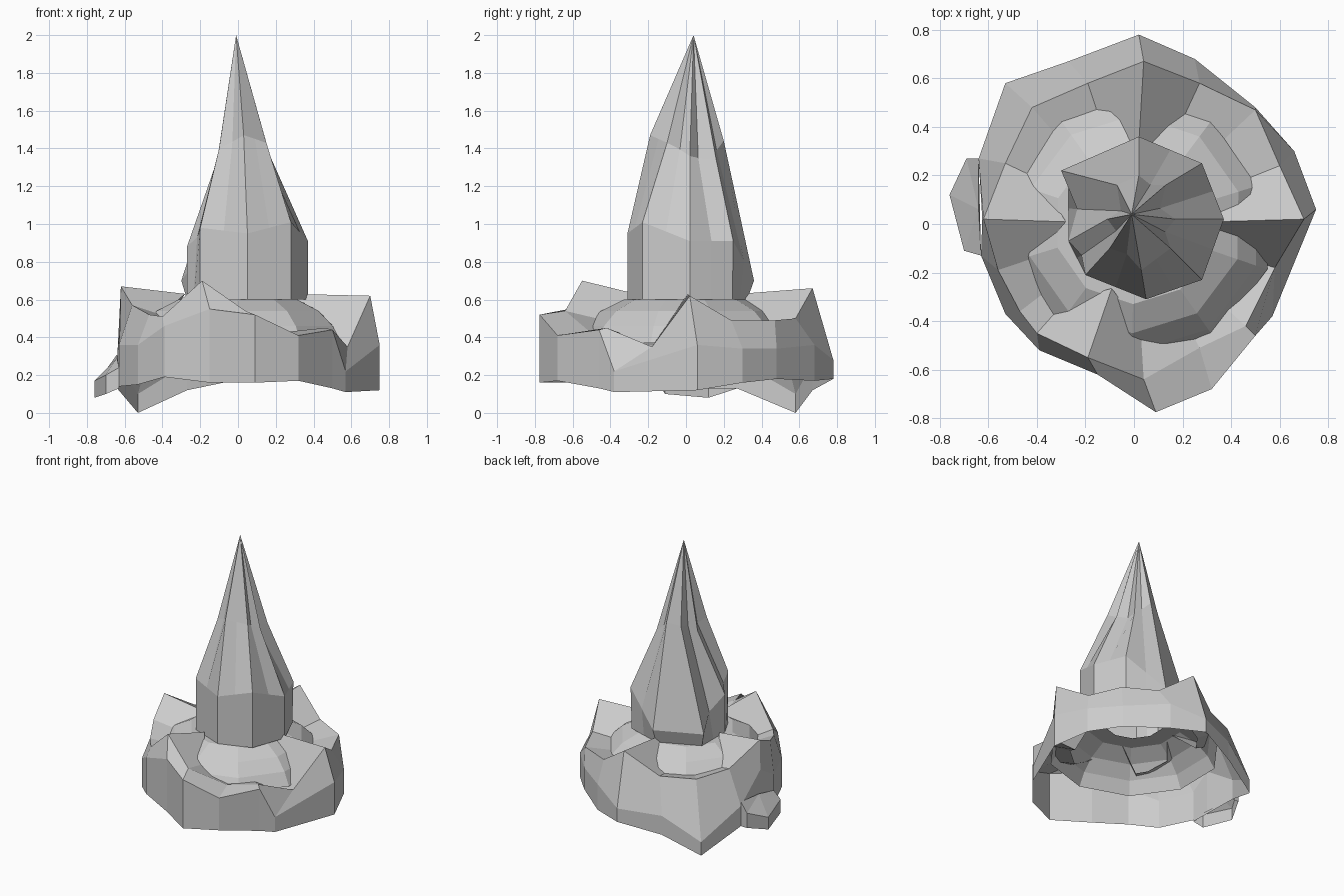
import bpy, bmesh
from math import cos, sin, pi, hypot

if "Cube" in bpy.data.objects:
    bpy.data.objects.remove(bpy.data.objects["Cube"])


def loft(name, rings, tip=None):
    """Skin a list of closed rings; optionally close to a tip point."""
    bm = bmesh.new()
    loops = [[bm.verts.new(p) for p in ring] for ring in rings]
    n = len(rings[0])
    for lo, hi in zip(loops, loops[1:]):
        for i in range(n):
            j = (i + 1) % n
            bm.faces.new((lo[i], lo[j], hi[j], hi[i]))
    if tip:
        t = bm.verts.new(tip)
        for i in range(n):
            bm.faces.new((loops[-1][i], loops[-1][(i + 1) % n], t))
    me = bpy.data.meshes.new(name)
    bm.to_mesh(me)
    bm.free()
    ob = bpy.data.objects.new(name, me)
    bpy.context.collection.objects.link(ob)
    return ob


# Rocky crown: outer wall (x, y, bottom z, top z), counter-clockwise from +x
wall = [(.75, .06, .12, .36), (.66, .30, .16, .34), (.50, .48, .18, .34),
        (.25, .68, .17, .36), (.02, .78, .18, .28), (-.27, .67, .12, .26),
        (-.53, .58, .00, .10), (-.64, .27, .13, .28), (-.625, .02, .14, .45),
        (-.63, -.13, .14, .36), (-.53, -.37, .15, .36), (-.39, -.52, .19, .46),
        (-.15, -.62, .16, .55), (.09, -.775, .16, .52), (.32, -.68, .17, .41),
        (.50, -.46, .13, .44), (.57, -.38, .11, .22)]
# Crown crest: four tall peaks with saddles between
crest = [(.70, .02, .62), (.60, .24, .49), (.50, .47, .49),
         (.27, .58, .50), (.04, .67, .66), (-.19, .58, .50),
         (-.42, .48, .50), (-.53, .25, .52), (-.62, .02, .67),
         (-.56, -.19, .57), (-.47, -.36, .52), (-.40, -.45, .51),
         (-.19, -.55, .70), (.04, -.64, .54), (.27, -.51, .43),
         (.46, -.42, .45), (.58, -.18, .35)]


def inward(p):
    # peaks run level to the spire, saddles dive under the mound
    x, y, z = p
    r, h = (.28, .63) if z > .6 else (.43, z - .05)
    k = r / hypot(x, y)
    return (x * k, y * k, h)


loft("crown", [[(x, y, b) for x, y, b, t in wall],
               [(x, y, t) for x, y, b, t in wall],
               crest, [inward(p) for p in crest]])

# Mound around the foot of the spire
N = 10
loft("mound", [[(r * cos(2 * pi * i / N + .3), r * sin(2 * pi * i / N + .3), z)
                for i in range(N)]
               for r, z in ((.58, .37), (.53, .46), (.45, .54), (.33, .60), (.2, .60))])

# Spire: upright collar in front and right, sloping flank behind
collar = [(.37, .02, .91), (.28, .25, .91), (.02, .36, .70), (-.30, .22, .70),
          (-.27, -.07, .88), (-.20, -.21, .98), (.05, -.31, .95), (.28, -.23, 1.01)]
waist = [(.17, .02, 1.36), (.13, .16, 1.34), (.02, .20, 1.44), (-.07, .16, 1.42),
         (-.11, .02, 1.34), (-.10, -.10, 1.40), (.03, -.19, 1.47), (.15, -.10, 1.43)]
foot_scale = [1, .98, .9, .9, 1, 1, 1, 1]
# how far each face is cut in at its middle, making the grooves
groove = [.72, .9, 1, .6, .7, .85, 1, .8]


def fluted(ring, depth):
    """Insert a pulled-in midpoint on every side of the ring."""
    out = []
    for i, a in enumerate(ring):
        b = ring[(i + 1) % len(ring)]
        m = [(u + v) / 2 for u, v in zip(a, b)]
        out += [a, (m[0] * depth[i], m[1] * depth[i], m[2])]
    return out


flat = [1] * 8
shallow = [1, 1, 1, .82, .92, 1, 1, 1]
foot = [(x * s, y * s, .60) for (x, y, z), s in zip(collar, foot_scale)]
loft("spire", [fluted(foot, flat), fluted(collar, shallow), fluted(waist, groove)],
     tip=(-.01, .04, 2.0))

# Small ledge on the left side
ledge = [(-.63, -.13), (-.70, -.11), (-.76, .12), (-.69, .27), (-.64, .27)]
low = [.13, .10, .08, .13, .13]
high = [.24, .20, .17, .24, .31]
loft("ledge", [[(x, y, z) for (x, y), z in zip(ledge, low)],
               [(x, y, z) for (x, y), z in zip(ledge, high)]],
     tip=(-.64, .06, .29))
